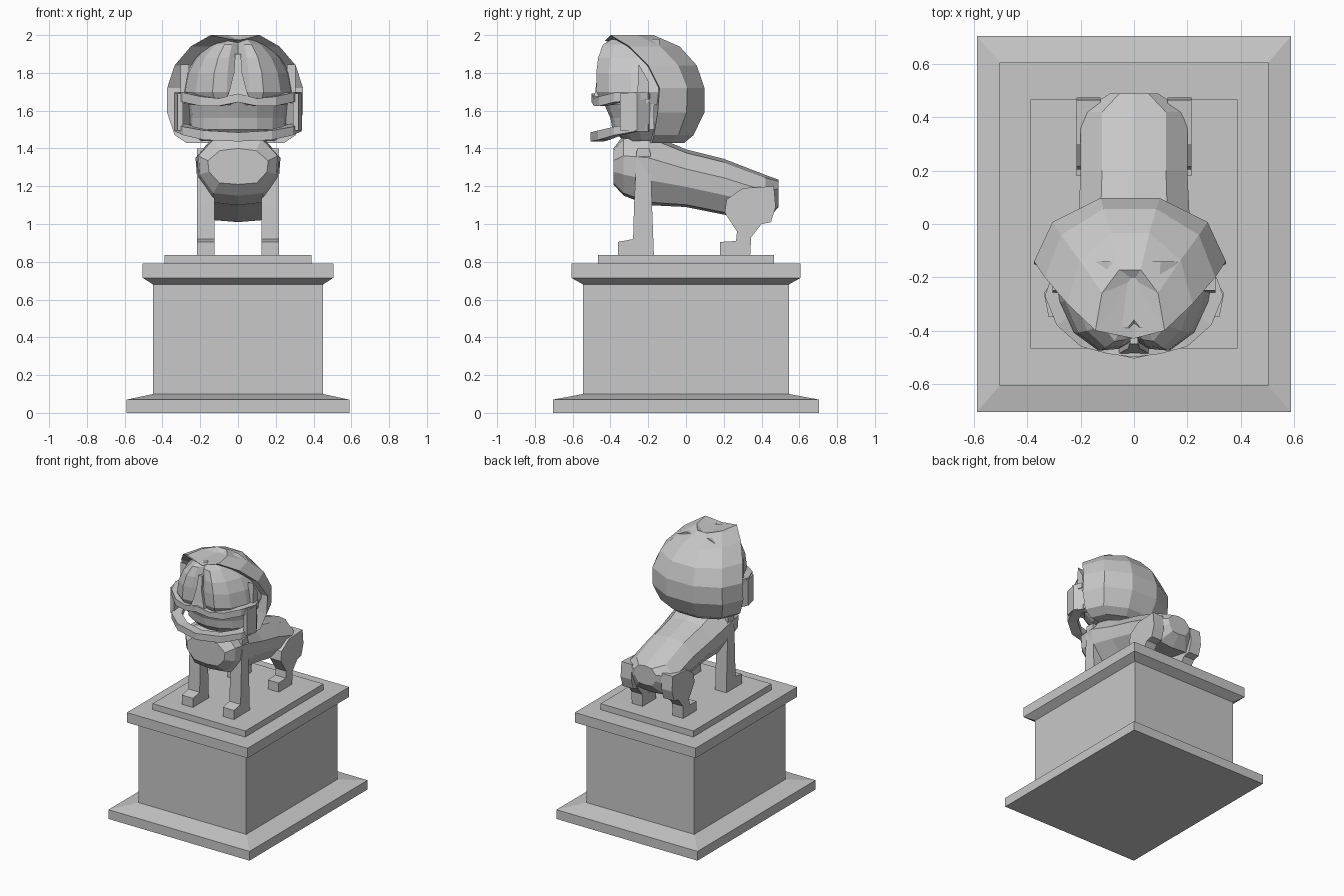
import bpy, bmesh, math

cube = bpy.data.objects.get("Cube")
if cube:
    bpy.data.objects.remove(cube, do_unlink=True)

stone = bpy.data.materials.new("grey_stone")
stone.use_nodes = True
GREY = (0.58, 0.58, 0.58, 1)
stone.diffuse_color = GREY
stone.node_tree.nodes["Principled BSDF"].inputs["Base Color"].default_value = GREY


def loft(name, rings, tip=None):
    """Join closed rings of equal length; cap both ends, or end in a tip."""
    bm = bmesh.new()
    vs = [[bm.verts.new(p) for p in ring] for ring in rings]
    n = len(vs[0])
    for a, b in zip(vs, vs[1:]):
        for i in range(n):
            j = (i + 1) % n
            bm.faces.new((a[i], a[j], b[j], b[i]))
    bm.faces.new(vs[0])
    if tip:
        t = bm.verts.new(tip)
        for i in range(n):
            bm.faces.new((vs[-1][i], vs[-1][(i + 1) % n], t))
    else:
        bm.faces.new(vs[-1])
    bmesh.ops.recalc_face_normals(bm, faces=bm.faces)
    mesh = bpy.data.meshes.new(name)
    bm.to_mesh(mesh)
    bm.free()
    mesh.materials.append(stone)
    ob = bpy.data.objects.new(name, mesh)
    bpy.context.collection.objects.link(ob)
    return ob


def rect(z, x, y):
    return [(-x, -y, z), (x, -y, z), (x, y, z), (-x, y, z)]


def extrude_x(name, profile, x0, x1):
    return loft(name, [[(x, y, z) for y, z in profile] for x in (x0, x1)])


def mirrored_band(name, half, thick):
    """Curved strip through (x, y, low, high) points, from side to centre."""
    pts = half + [(-x, y, a, b) for x, y, a, b in reversed(half[:-1])]
    rings = []
    for x, y, low, high in pts:
        d = math.hypot(x, y + 0.18)
        ix, iy = x - thick * x / d, y - thick * (y + 0.18) / d
        rings.append([(x, y, low), (x, y, high), (ix, iy, high), (ix, iy, low)])
    return loft(name, rings)


# Pedestal
loft("pedestal", [rect(0, .59, .705), rect(.07, .59, .705), rect(.1, .45, .545),
                  rect(.68, .45, .545), rect(.715, .505, .607), rect(.79, .505, .607)])
loft("plinth", [rect(.785, .388, .467), rect(.836, .388, .467)])

# Body: cross-sections from chest to rump
HALF = [(0, 1), (.6, .94), (1, .66), (.96, .35), (.62, .04)]
SECTION = HALF + [(0, 0)] + [(-u, v) for u, v in reversed(HALF[1:])]
body = [(-.385, 1.21, 1.40, .16), (-.33, 1.15, 1.47, .21), (-.2, 1.10, 1.48, .225),
        (0, 1.09, 1.395, .21), (.2, 1.05, 1.345, .2), (.42, 1.01, 1.26, .2),
        (.49, 1.09, 1.235, .09)]
loft("body", [[(u * w, y, lo + v * (hi - lo)) for u, v in SECTION]
              for y, lo, hi, w in body])

# Legs with feet
front = [(-.36, .835), (-.17, .835), (-.18, 1.1), (-.19, 1.4), (-.26, 1.4),
         (-.275, 1.1), (-.28, .92), (-.36, .905)]
back = [(.18, .835), (.34, .835), (.345, .93), (.4, 1), (.45, 1.01), (.475, 1.09),
        (.465, 1.2), (.3, 1.19), (.215, 1.13), (.205, 1.06), (.27, .96),
        (.265, .91), (.18, .905)]
for side, s in (("left", 1), ("right", -1)):
    extrude_x(side + "_front_leg", front, s * .125, s * .218)
    extrude_x(side + "_hind_leg", back, s * .125, s * .215)

# Mane: rounded hood, cut flat at the front
mane = [(1.43, .26, .0, -.18), (1.47, .32, .05, -.17), (1.59, .36, .11, -.15),
        (1.72, .36, .11, -.14), (1.84, .32, .07, -.2), (1.94, .235, -.02, -.3),
        (2.0, .13, -.16, -.4)]
rings = []
for z, rx, yb, yf in mane:
    arc = [math.radians(36 * i) for i in range(6)]
    ring = [(rx * math.cos(a) - .015, yf + (yb - yf) * math.sin(a), z) for a in arc]
    # Close the ring with a slightly lowered brow point
    ring.append((0, yf - .03, z - (.03 if z > 1.95 else 0)))
    rings.append(ring)
loft("mane", rings, (0, -.21, 1.975))

# Face: two rounded lobes with a groove in the middle
LOBES = [(1, 0), (.93, .45), (.75, .8), (.45, 1), (.2, .98), (0, .88)]
LOBES += [(-u, v) for u, v in reversed(LOBES[:-1])]
face = [(1.63, .27, -.44), (1.7, .3, -.475), (1.8, .28, -.475), (1.88, .235, -.465),
        (1.95, .16, -.44), (1.98, .1, -.39)]
loft("face", [[(u * w, -.14 + v * (y + .14), z) for u, v in LOBES] for z, w, y in face])

# Inner mouth
loft("inner_mouth", [[(r * math.cos(a), -.17 - d * math.sin(a), z)
                      for a in [math.pi * i / 8 for i in range(9)]]
                     for z, r, d in ((1.44, .2, .16), (1.5, .26, .22),
                                     (1.56, .26, .23), (1.65, .27, .27))])

# Nose ridge and nostril pad
loft("nose_ridge", [[(-w, y, z), (w, y, z), (w, -.36, z), (-w, -.36, z)]
                    for z, w, y in ((1.66, .06, -.49), (1.71, .045, -.48),
                                    (1.8, .022, -.468), (1.9, .015, -.45))])

# Lips, jaw and cheeks
mirrored_band("upper_lip", [(.31, -.2, 1.66, 1.70), (.335, -.27, 1.655, 1.70),
                            (.29, -.38, 1.645, 1.695), (.2, -.46, 1.625, 1.675),
                            (.1, -.487, 1.625, 1.665), (0, -.5, 1.645, 1.69)], .055)
mirrored_band("lower_jaw", [(.3, -.2, 1.49, 1.53), (.335, -.27, 1.49, 1.53),
                            (.29, -.38, 1.47, 1.515), (.18, -.465, 1.445, 1.495),
                            (0, -.505, 1.437, 1.485)], .07)
cheek = [(.29, -.19), (.338, -.26), (.32, -.35), (.29, -.35), (.29, -.26), (.25, -.19)]
tuft = [(-.26, 1.64), (-.19, 1.64), (-.2, 1.76), (-.25, 1.845)]
for side, s in (("left", 1), ("right", -1)):
    loft(side + "_cheek", [[(s * x, y, z) for x, y in cheek] for z in (1.495, 1.69)])
    extrude_x(side + "_whisker_tuft", tuft, s * .26, s * .305)
